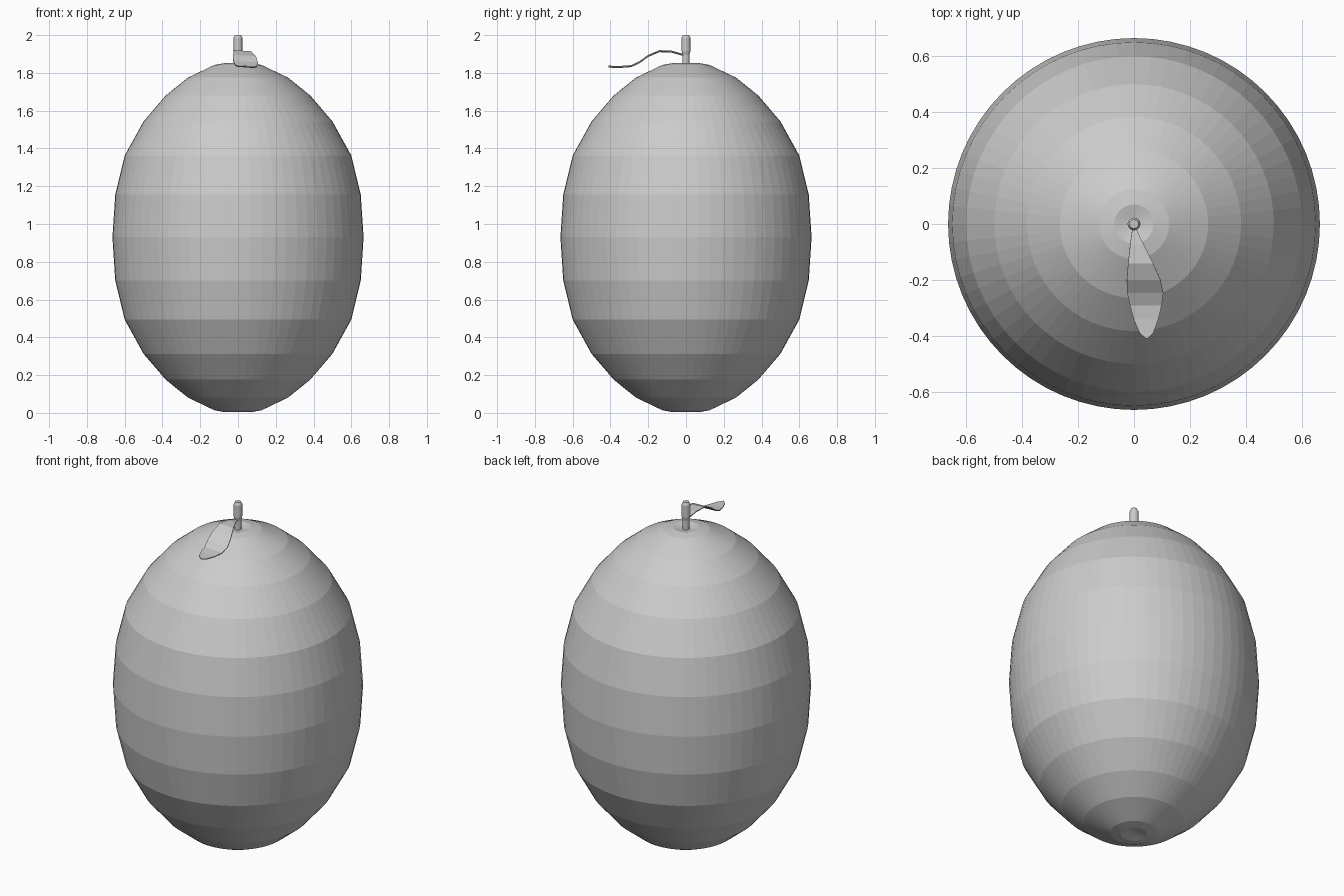
import bpy, bmesh, math

if "Cube" in bpy.data.objects:
    bpy.data.objects.remove(bpy.data.objects["Cube"])


def make_object(name, bm):
    bmesh.ops.recalc_face_normals(bm, faces=bm.faces)
    mesh = bpy.data.meshes.new(name)
    bm.to_mesh(mesh)
    bm.free()
    obj = bpy.data.objects.new(name, mesh)
    bpy.context.collection.objects.link(obj)
    return obj


def lathe(name, profile, sides):
    """Spin an (r, z) profile around z; points with r = 0 become poles."""
    bm = bmesh.new()
    verts = [bm.verts.new((r, 0, z)) for r, z in profile]
    edges = [bm.edges.new(pair) for pair in zip(verts, verts[1:])]
    bmesh.ops.spin(bm, geom=verts + edges, cent=(0, 0, 0), axis=(0, 0, 1),
                   angle=2 * math.pi, steps=sides)
    bmesh.ops.remove_doubles(bm, verts=bm.verts, dist=0.0005)
    return make_object(name, bm)


# Fruit body: egg profile, mirrored about its middle, with shallow dimples
mid = 0.928
upper = [(0.665, 0.93), (0.65, 1.155), (0.60, 1.362), (0.50, 1.543),
         (0.383, 1.68), (0.265, 1.775), (0.125, 1.842), (0.07, 1.852),
         (0.03, 1.843), (0, 1.838)]
lower = [(r, 2 * mid - z) for r, z in reversed(upper[1:])]
lathe("fruit_body", lower + upper, 64)

# Stem with a slightly thicker, rounded top
lathe("stem", [(0, 1.82), (0.018, 1.82), (0.018, 1.895), (0.023, 1.915),
               (0.023, 1.985), (0.016, 2.0), (0, 2.0)], 16)

# Leaf: rows of (y, left x, right x, z), arching then dipping to the front
rows = [(-0.015, -0.006, 0.006, 1.895), (-0.075, -0.014, 0.035, 1.912),
        (-0.14, -0.021, 0.068, 1.915), (-0.20, -0.026, 0.095, 1.89),
        (-0.245, -0.025, 0.105, 1.857), (-0.29, -0.014, 0.099, 1.836),
        (-0.34, -0.002, 0.087, 1.832), (-0.39, 0.020, 0.069, 1.832),
        (-0.41, 0.042, 0.048, 1.834)]
bm = bmesh.new()
pairs = [(bm.verts.new((xl, y, z + 0.003)), bm.verts.new((xr, y, z - 0.003)))
         for y, xl, xr, z in rows]
for (a, b), (c, d) in zip(pairs, pairs[1:]):
    bm.faces.new((a, c, d, b))
leaf = make_object("leaf", bm)
thick = leaf.modifiers.new("thickness", 'SOLIDIFY')
thick.thickness = 0.005
thick.offset = 0
